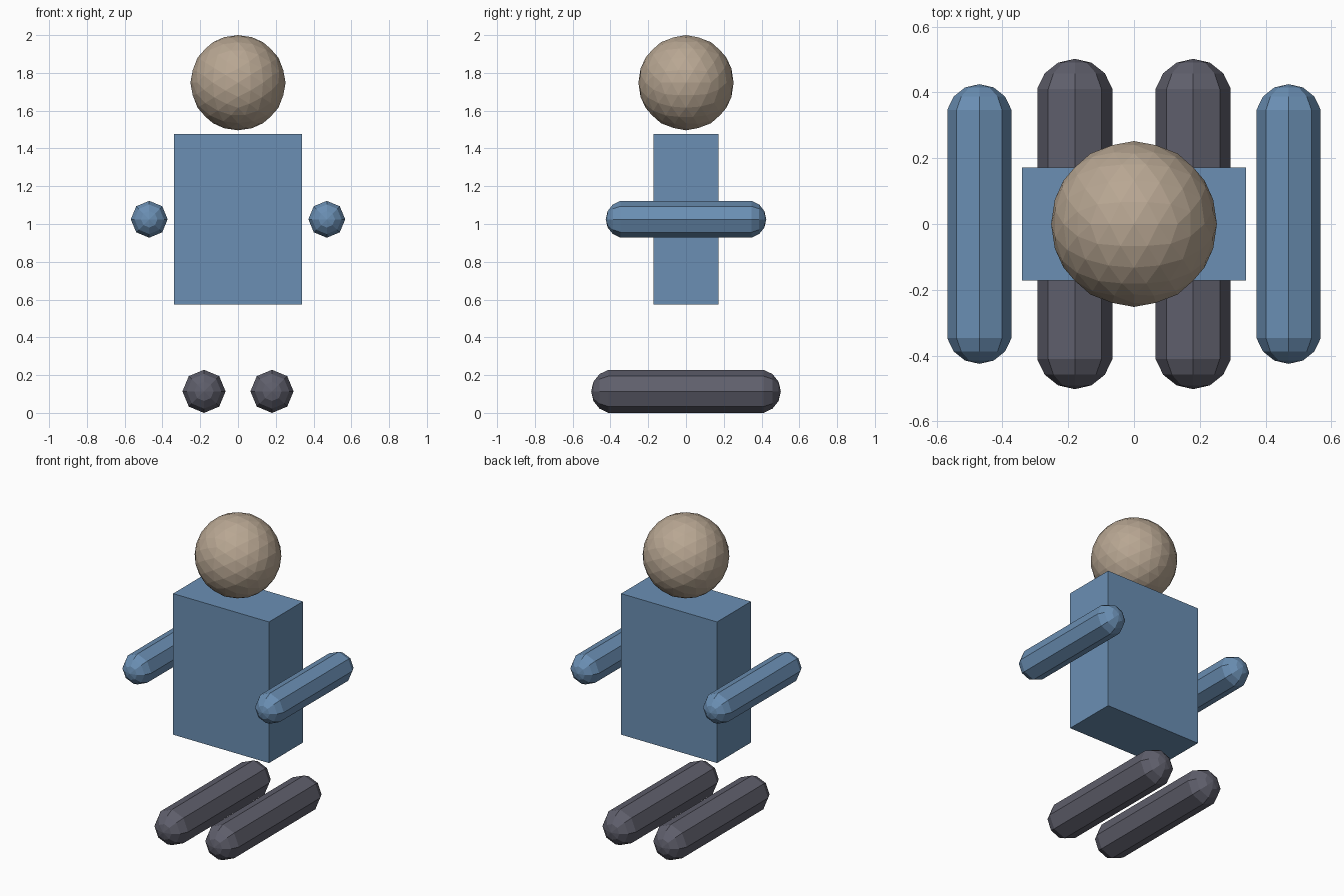
import bpy, bmesh, math
from mathutils import Matrix

if "Cube" in bpy.data.objects:
    bpy.data.objects.remove(bpy.data.objects["Cube"])


def material(name, rgb):
    mat = bpy.data.materials.new(name)
    mat.diffuse_color = (*rgb, 1)
    mat.use_nodes = True
    mat.node_tree.nodes["Principled BSDF"].inputs["Base Color"].default_value = mat.diffuse_color
    return mat


SKIN = material("skin", (0.48, 0.385, 0.29))
SHIRT = material("shirt", (0.145, 0.275, 0.455))
TROUSERS = material("trousers", (0.115, 0.115, 0.15))


def add_object(name, bm, location, mat):
    bmesh.ops.recalc_face_normals(bm, faces=bm.faces)
    mesh = bpy.data.meshes.new(name)
    bm.to_mesh(mesh)
    bm.free()
    mesh.materials.append(mat)
    obj = bpy.data.objects.new(name, mesh)
    obj.location = location
    bpy.context.collection.objects.link(obj)


def capsule(name, radius, half, location, mat, sides=8, rings=8):
    """Low-poly capsule along y: a half-circle profile, stretched and spun."""
    bm = bmesh.new()
    profile = []
    for i in range(rings):
        a = -math.pi / 2 + math.pi * i / (rings - 1)
        y = radius * math.sin(a) + math.copysign(half, a)
        profile.append(bm.verts.new((radius * math.cos(a), y, 0)))
    edges = [bm.edges.new(pair) for pair in zip(profile, profile[1:])]
    bmesh.ops.spin(bm, geom=profile + edges, cent=(0, 0, 0), axis=(0, 1, 0),
                   angle=math.tau, steps=sides)
    bmesh.ops.remove_doubles(bm, verts=bm.verts, dist=1e-4)
    add_object(name, bm, location, mat)


# Head: icosphere turned so its edges line up with the axes
bm = bmesh.new()
turn = Matrix.Rotation(-math.atan(2) / 2, 4, 'Y')
bmesh.ops.create_icosphere(bm, subdivisions=3, radius=0.252, matrix=turn)
add_object("head", bm, (0, 0, 1.748), SKIN)

# Torso
bm = bmesh.new()
bmesh.ops.create_cube(bm, size=1, matrix=Matrix.Diagonal((0.68, 0.343, 0.904, 1)))
add_object("torso", bm, (0, 0, 1.025), SHIRT)

# Arms and legs, one of each per side
for side, s in (("left", -1), ("right", 1)):
    capsule(side + "_arm", 0.1, 0.325, (s * 0.47, 0, 1.025), SHIRT)
    capsule(side + "_leg", 0.117, 0.385, (s * 0.18, 0, 0.114), TROUSERS)
